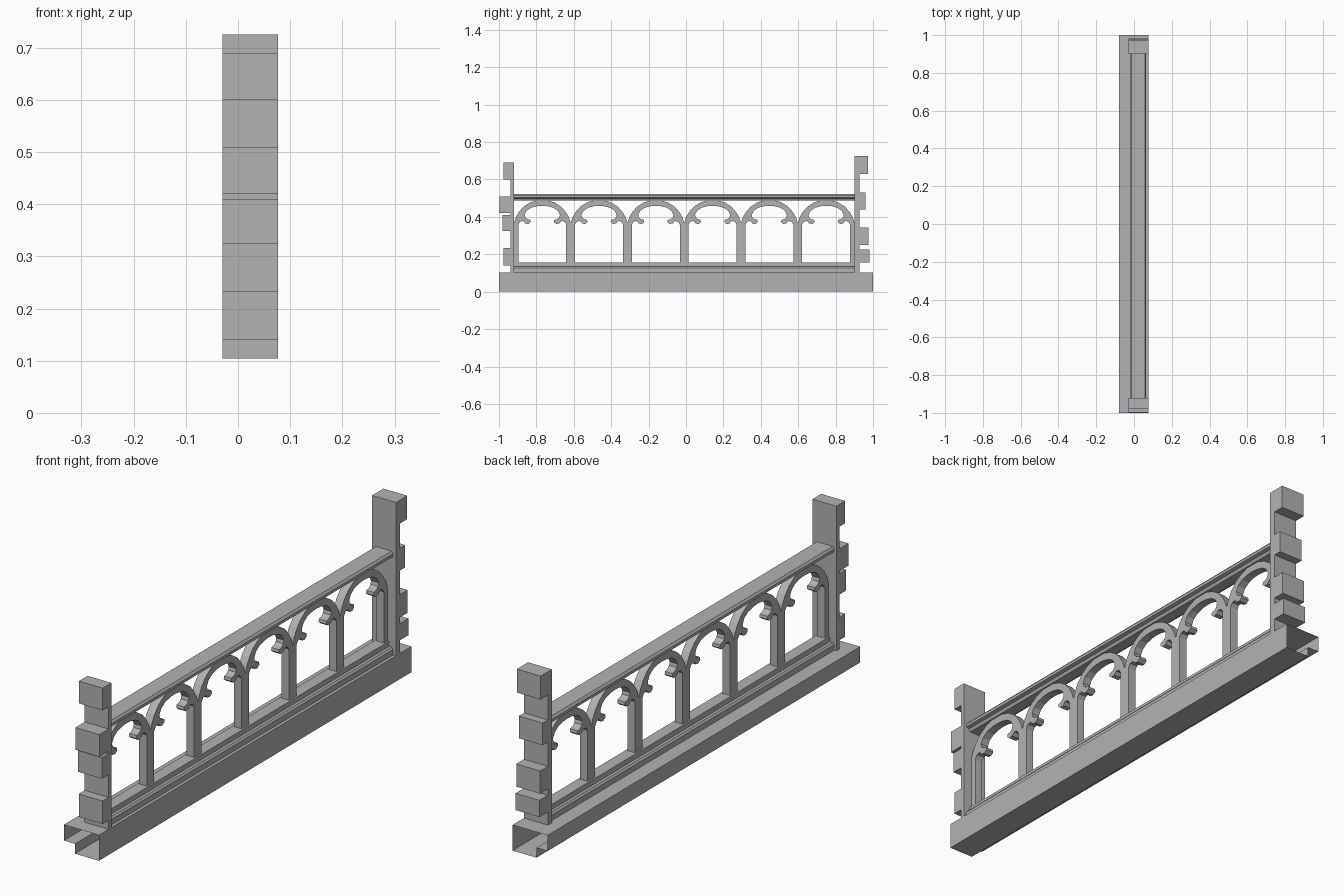
import bpy
import bmesh

cube = bpy.data.objects.get("Cube")
if cube:
    bpy.data.objects.remove(cube, do_unlink=True)

stone = bpy.data.materials.new("grey stone")
stone.use_nodes = True
COLOUR = (0.45, 0.45, 0.45, 1.0)
stone.diffuse_color = COLOUR
stone.node_tree.nodes["Principled BSDF"].inputs["Base Color"].default_value = COLOUR

Y0, Y1 = -0.92, 0.901        # inner faces of the two end posts
XC = 0.0225                  # centre plane of the railing
BAYS = 6


def finish(name, bm):
    bmesh.ops.recalc_face_normals(bm, faces=bm.faces)
    mesh = bpy.data.meshes.new(name)
    bm.to_mesh(mesh)
    bm.free()
    mesh.materials.append(stone)
    obj = bpy.data.objects.new(name, mesh)
    bpy.context.collection.objects.link(obj)
    return obj


def sweep(name, profile, y0, y1, capped=True):
    """Extrude a closed (x, z) profile along y."""
    bm = bmesh.new()
    a, b = [[bm.verts.new((x, y, z)) for x, z in profile] for y in (y0, y1)]
    n = len(profile)
    for i in range(n):
        j = (i + 1) % n
        bm.faces.new((a[i], a[j], b[j], b[i]))
    if capped:
        bm.faces.new(a)
        bm.faces.new(b)
    return finish(name, bm)


def symmetric(half):
    """Mirror a half profile of (offset, z) about the railing centre."""
    return [(XC + d, z) for d, z in half] + [(XC - d, z) for d, z in reversed(half)]


def panel(name, outline, thickness):
    """Solid plate from a closed (y, z) outline."""
    bm = bmesh.new()
    face = bm.faces.new([bm.verts.new((XC - thickness / 2, y, z)) for y, z in outline])
    ext = bmesh.ops.extrude_face_region(bm, geom=[face])
    verts = [v for v in ext["geom"] if isinstance(v, bmesh.types.BMVert)]
    bmesh.ops.translate(bm, verts=verts, vec=(thickness, 0, 0))
    return finish(name, bm)


# Hollow stepped plinth, open at both ends
sweep("base_plinth", [(-0.08, 0.04), (-0.08, 0.104), (0.077, 0.104),
                      (0.077, 0), (-0.03, 0), (-0.03, 0.04)], -1, 1, capped=False)

# Moulded sill and handrail
sweep("sill", symmetric([(0.042, 0.104), (0.042, 0.126), (0.036, 0.134),
                         (0.024, 0.134), (0.024, 0.155)]), Y0, Y1)
sweep("handrail", symmetric([(0.022, 0.488), (0.028, 0.499), (0.042, 0.503),
                             (0.042, 0.514), (0.035, 0.523)]), Y0, Y1)


# Toothed end posts: one stepped outline each, blocks as (bottom, top, outer y)
def post(name, inner, shaft, blocks):
    outline = [(inner, 0.104), (shaft, 0.104)]
    for low, high, outer in blocks:
        outline += [(shaft, low), (outer, low), (outer, high), (shaft, high)]
    outline[-1] = (inner, blocks[-1][1])
    obj = panel(name, outline, 0.107)
    obj.location.x = 0.0235 - XC


post("front_post", Y0, -0.938,
     [(0.14, 0.233, -0.976), (0.325, 0.41, -0.981),
      (0.42, 0.51, -0.997), (0.6, 0.69, -0.976)])
post("back_post", Y1, 0.927,
     [(0.157, 0.225, 0.981), (0.25, 0.342, 0.976),
      (0.44, 0.53, 0.96), (0.63, 0.725, 0.973)])

# Cusped arches: half outlines as (offset from bay centre, z)
pitch = (Y1 - Y0) / BAYS
half = pitch / 2
outer = [(half, 0.155), (half, 0.368), (0.142, 0.398), (0.125, 0.427),
         (0.1, 0.455), (0.066, 0.477), (0.033, 0.487), (0, 0.491)]
inner = [(0.128, 0.155), (0.128, 0.36), (0.118, 0.375), (0.102, 0.378),
         (0.091, 0.365), (0.075, 0.362), (0.062, 0.372), (0.064, 0.384),
         (0.08, 0.388), (0.091, 0.398), (0.094, 0.412), (0.083, 0.433),
         (0.059, 0.449), (0.027, 0.457), (0, 0.459)]


def mirrored(points):
    return points + [(-d, z) for d, z in reversed(points[:-1])]


for bay in range(BAYS):
    centre = Y0 + pitch * (bay + 0.5)
    loop = mirrored(outer) + mirrored(inner)[::-1]
    panel(f"arch_{bay + 1}", [(centre + d, z) for d, z in loop], 0.034)
